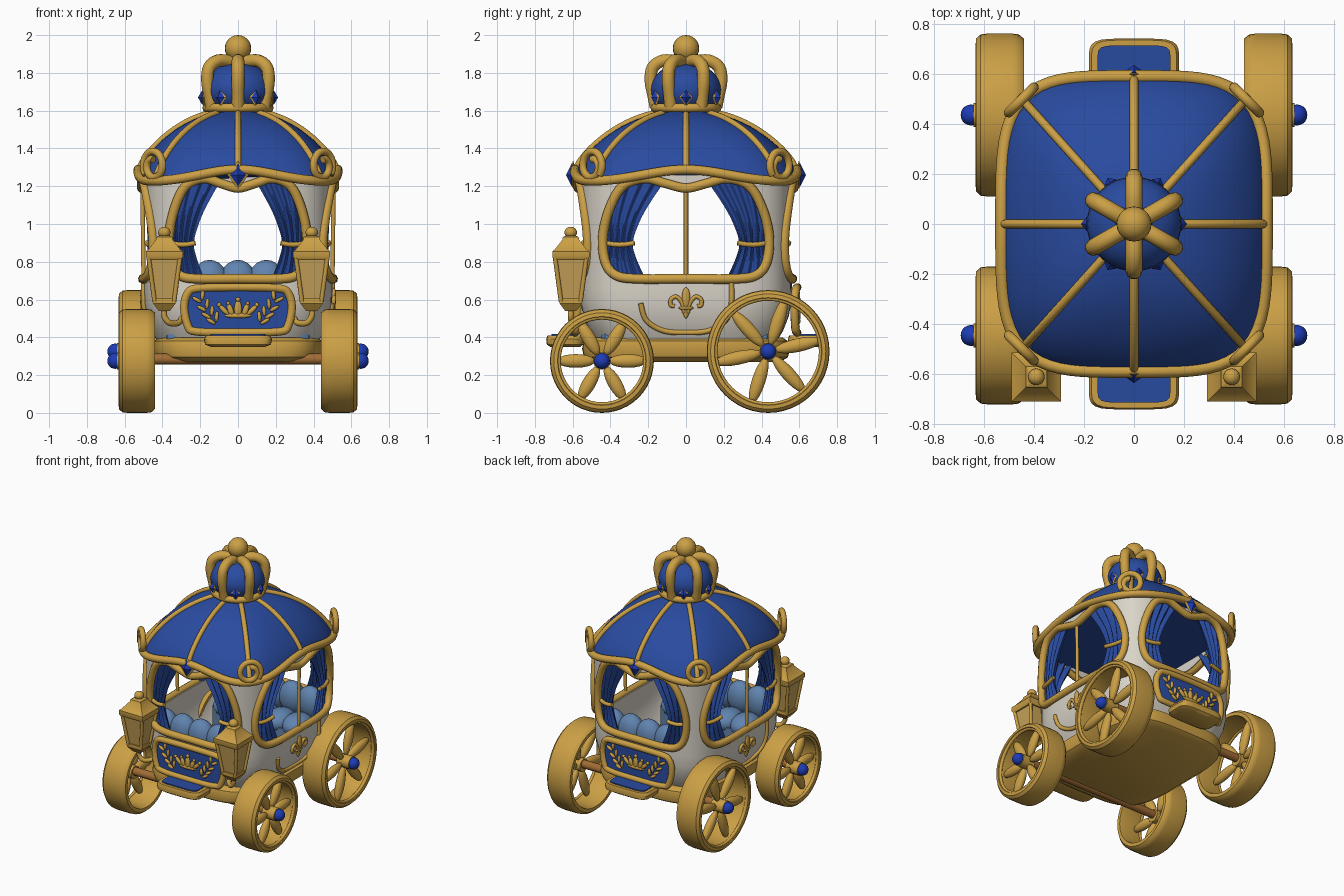
import bpy, bmesh
from math import sin, cos, pi, radians, copysign
from mathutils import Vector, Matrix

old = bpy.data.objects.get("Cube")
if old:
    bpy.data.objects.remove(old, do_unlink=True)


def material(name, rgb):
    m = bpy.data.materials.new(name)
    m.use_nodes = True
    m.diffuse_color = (*rgb, 1)
    m.node_tree.nodes["Principled BSDF"].inputs["Base Color"].default_value = (*rgb, 1)
    return m


GOLD = material("gold", (.60, .35, .06))
BLUE = material("royal blue", (.022, .07, .35))
GEM = material("gem blue", (.012, .045, .46))
CUSHION = material("cushion blue", (.12, .23, .43))
IVORY = material("ivory", (.70, .66, .58))
WOOD = material("wood", (.36, .15, .035))
GLASS = material("amber glass", (.58, .37, .10))


# ---------- helpers ----------
def add(name, mesh, mat, smooth=35):
    mesh.materials.clear()
    mesh.materials.append(mat)
    mesh.polygons.foreach_set("use_smooth", [True] * len(mesh.polygons))
    mesh.set_sharp_from_angle(angle=radians(smooth))
    ob = bpy.data.objects.new(name, mesh)
    bpy.context.collection.objects.link(ob)
    return ob


def baked(ob):
    dg = bpy.context.evaluated_depsgraph_get()
    return bpy.data.meshes.new_from_object(ob.evaluated_get(dg))


def from_bm(name, bm, mat, smooth=35):
    mesh = bpy.data.meshes.new(name)
    bm.to_mesh(mesh)
    bm.free()
    return add(name, mesh, mat, smooth)


def loft(name, rings, mat, closed=True, cap=True, wrap=False, smooth=35):
    """Skin a list of equal-length rings."""
    bm = bmesh.new()
    rows = [[bm.verts.new(p) for p in r] for r in rings]
    n = len(rows[0])
    for a, b in list(zip(rows, rows[1:])) + ([(rows[-1], rows[0])] if wrap else []):
        for i in range(n if closed else n - 1):
            j = (i + 1) % n
            bm.faces.new((a[i], a[j], b[j], b[i]))
    if cap and closed:
        bm.faces.new(rows[0])
        bm.faces.new(rows[-1])
    bmesh.ops.recalc_face_normals(bm, faces=bm.faces)
    return from_bm(name, bm, mat, smooth)


def tubes(name, paths, r, mat=GOLD, closed=False):
    """Round bars along paths; path points may carry a radius factor."""
    cu = bpy.data.curves.new(name, 'CURVE')
    cu.dimensions, cu.bevel_depth, cu.bevel_resolution, cu.use_fill_caps = '3D', r, 3, True
    for path in paths:
        sp = cu.splines.new('POLY')
        sp.points.add(len(path) - 1)
        for p, q in zip(sp.points, path):
            p.co = (*q, 1)
        sp.use_cyclic_u = closed
    ob = bpy.data.objects.new(name + "_path", cu)
    bpy.context.collection.objects.link(ob)
    mesh = baked(ob)
    bpy.data.objects.remove(ob)
    return add(name, mesh, mat, 50)


def place(loc, scale, rot=Matrix()):
    return Matrix.Translation(loc) @ rot @ Matrix.Diagonal((*scale, 1))


def blobs(name, mats, mat, seg=20, rings=12, smooth=60):
    bm = bmesh.new()
    for m in mats:
        bmesh.ops.create_uvsphere(bm, u_segments=seg, v_segments=rings, radius=1, matrix=m)
    return from_bm(name, bm, mat, smooth)


def curve(pts, steps=6, closed=False):
    """Smooth curve through points."""
    pts, n, out = [Vector(p) for p in pts], len(pts), []
    at = lambda i: pts[i % n] if closed else pts[max(0, min(n - 1, i))]
    for i in range(n if closed else n - 1):
        p, q, r, s = (at(i + k) for k in (-1, 0, 1, 2))
        for k in range(steps):
            t = k / steps
            out.append(.5 * (2 * q + (r - p) * t + (2 * p - 5 * q + 4 * r - s) * t * t
                             + (3 * q - p - 3 * r + s) * t ** 3))
    return out if closed else out + [pts[-1]]


def squircle(a, b, z, n=4, seg=96, cx=0, cy=0):
    ring = []
    for i in range(seg):
        t = 2 * pi * i / seg
        r = (abs(cos(t)) ** n + abs(sin(t)) ** n) ** (-1 / n)
        ring.append(Vector((cx + a * r * cos(t), cy + b * r * sin(t), z)))
    return ring


def size(z):
    k = 1 - 2.4 * max(0, .62 - z) ** 2 + .03 * max(0, z - .8)
    return .5 * k, .56 * k


def turn(side):
    return Matrix.Rotation(side * pi / 2, 4, 'Z')


def wall(side, u, z, out=0., zref=None):
    """Point on the body wall: side 0 front, 1 left, 2 back, 3 right."""
    a, b = size(zref or z)
    if side % 2:
        a, b = b, a
    d = b * max(0, 1 - abs(u / a) ** 4) ** .25 + out
    return turn(side) @ Vector((u, -d, z))


def mirrored(half):
    """Close an outline given its +u half, first and last point on the axis."""
    return half + [(-u, z) for u, z in half[-2:0:-1]]


# ---------- body shell with four windows ----------
arch = curve(mirrored([(0, 1.19), (.25, 1.215), (.5, 1.24), (.76, 1.2), (.92, 1.08), (1, .93),
                       (.97, .8), (.85, .73), (.6, .71), (0, .71)]), 5, True)
width = [.365, .44, .365, .44]
shell = loft("body_shell", [squircle(*size(z), z) for z in [.36 + .075 * i for i in range(13)]],
             IVORY, cap=False)
sol = shell.modifiers.new("thickness", 'SOLIDIFY')
sol.thickness, sol.offset = .03, -1
cutters = []
for s in (0, 1):
    c = loft("window_cutter", [[turn(s) @ Vector((p.x * width[s], y, p.y)) for p in arch]
                               for y in (-1, 1)], IVORY)
    c.hide_render = True
    cutters.append(c)
    cut = shell.modifiers.new("window", 'BOOLEAN')
    cut.operation, cut.solver, cut.object = 'DIFFERENCE', 'EXACT', c
mesh = baked(shell)
for ob in cutters + [shell]:
    bpy.data.objects.remove(ob)
add("body", mesh, IVORY)
tubes("window_frames", [[wall(s, p.x * width[s], p.y, .003) for p in arch] for s in range(4)],
      .026, closed=True)

# ---------- curtains and ties ----------
drape = curve([(1.25, .22, .95), (1.1, .45, .97), (1, .57, .97), (.9, .64, .95),
               (.82, .6, .98), (.72, .5, 1)], 5)
for s in range(4):
    ties = []
    for m in (-1, 1):
        rows = []
        for z, i, o in drape:
            rows.append([wall(s, m * width[s] * (i + (o - i) * f / 40), z,
                              -.03 + .015 * cos(2 * pi * 4.5 * f / 40)) for f in range(41)])
        loft("curtain", rows, BLUE, closed=False, smooth=70)
        ties.append([wall(s, m * width[s] * (.62 + .36 * f / 8), .9 - .01 * sin(pi * f / 8), -.012)
                     for f in range(9)])
    tubes("curtain_ties", ties, .014)

# ---------- door trim, centre post and lily on both flanks ----------
door = curve(mirrored([(0, .425), (.12, .435), (.21, .49), (.24, .58), (.24, .7)])[5:]
             + [(0, .425), (.12, .435), (.21, .49), (.24, .58), (.24, .7)])
for s in (1, 3):
    tubes("door_trim", [[wall(s, p.x, p.y, .005) for p in door]], .014)
    tubes("door_post", [[wall(s, 0, .71), wall(s, 0, 1.2)]], .012)
    curl = curve([(.01, .53), (.02, .58), (.05, .615), (.08, .6), (.08, .57), (.06, .565)])
    tubes("lily_curls", [[wall(s, m * p.x, p.y, .008) for p in curl] for m in (-1, 1)], .011)
    blobs("lily_centre", [place(wall(s, 0, z, .008), sc, turn(s)) for z, sc in
                          ((.61, (.022, .012, .055)), (.555, (.04, .014, .01)),
                           (.53, (.014, .012, .03)))], GOLD)

# ---------- roof ----------
def roof(t, s, out=0.):
    n = 2 + 2 * s
    r = (abs(cos(t)) ** n + abs(sin(t)) ** n) ** (-1 / n) * s
    z = 1.25 + .35 * max(0, 1 - s ** 2.2) ** .75 + .03 * s ** 6 * cos(4 * t)
    return Vector(((.52 + out) * r * cos(t), (.58 + out) * r * sin(t), z + out))


around = [2 * pi * i / 96 for i in range(96)]
loft("roof", [[roof(t, sin(pi / 2 * k / 20)) for t in around] for k in range(20, 0, -1)], BLUE, smooth=60)
bpy.data.objects["roof"].data.flip_normals() if bpy.data.objects["roof"].data.polygons[-1].normal.z < 0 else None
tubes("eave_trim", [[roof(t, 1, .008) for t in around]], .026, closed=True)
tubes("roof_ribs", [[roof(k * pi / 4, sin(radians(a)), .004) for a in range(16, 91, 4)]
                    for k in range(8)], .017)
scrolls = []
for x in (-1, 1):
    for y in (-1, 1):
        c, side = Vector((x * .45, y * .495, 1.31)), Vector((x, -y, 0)).normalized()
        for a in range(-40, 460, 15):
            if a == -40:
                scrolls.append([])
            r = .075 - .045 * max(0, a - 200) / 260
            scrolls[-1].append(c + side * r * .95 * cos(radians(a)) + Vector((0, 0, r * sin(radians(a)))))
tubes("corner_scrolls", scrolls, .02)
for y in (-1, 1):
    blobs("eave_gem", [place((0, y * .605, 1.26), (.042, .03, .06))], GEM, 4, 2, 1)
    blobs("eave_gem_mount", [place((0, y * .598, 1.26), (.056, .022, .076))], GOLD, 4, 2, 1)

# ---------- crown on the roof ----------
blobs("crown_bulb", [place((0, 0, 1.71), (.188, .188, .145))], BLUE, 32, 16)
tubes("crown_base", [squircle(.165, .165, 1.615, 2, 40)], .024, closed=True)
rib = curve([(.16, 1.62), (.172, 1.68), (.187, 1.76), (.175, 1.83), (.12, 1.865), (.05, 1.86), (0, 1.85)], 4)
tubes("crown_ribs", [[(p.x * cos(a), p.x * sin(a), p.y) for p in rib]
                     for a in [radians(30 + 60 * k) for k in range(6)]], .034)
blobs("crown_ball", [place((0, 0, 1.93), (.07,) * 3)], GOLD)
for name, r, mat, sc in (("crown_gems", .19, GEM, (.022, .028, .038)),
                         ("crown_gem_mounts", .182, GOLD, (.02, .036, .048))):
    blobs(name, [place((r * cos(a), r * sin(a), 1.67), sc, Matrix.Rotation(a, 4, 'Z'))
                 for a in [k * pi / 3 for k in range(6)]], mat, 4, 2, 1)

# ---------- platform, steps, plaques ----------
loft("platform", [squircle(a, b, z) for a, b, z in
                  ((.40, .5, .27), (.44, .54, .295), (.455, .55, .34), (.45, .54, .38), (.42, .51, .4))], GOLD)
plate = mirrored([(0, .665), (.21, .66), (.265, .635), (.285, .56), (.265, .46), (.22, .43), (0, .425)])
plate = curve(plate, 4, True)
for s in (0, 2):
    tubes("plaque_frame", [[wall(s, p.x, p.y, .03, .6) for p in plate]], .022, closed=True)
    loft("plaque", [[wall(s, p.x * k, .545 + (p.y - .545) * k, .03, .6) for p in plate]
                    for k in (1, .8, .6, .4, .2, .02)], BLUE)
    y = 1 if s else -1
    loft("step", [squircle(.18 * k, .1 * k, z, 5, 48, 0, y * .64) for k, z in
                  ((.8, .35), (.97, .362), (1, .39), (.94, .41))], GOLD)
    loft("step_pad", [squircle(.145, .068, z, 6, 48, 0, y * .645) for z in (.405, .417)], BLUE)
    # raised crown and laurel emblem
    marks = [(0, .515, .075, .014, 0)]
    for m in (-1, 1):
        marks += [(m * .04, .545, .016, .035, m * 20), (m * .075, .545, .014, .038, m * 45),
                  (m * .1, .572, .012, .012, 0), (m * .052, .58, .01, .01, 0)]
        for k in range(4):
            u, z = m * (.125 + .025 * k), .49 + .026 * k + .004 * k * k
            marks += [(u + m * .018, z - .005, .011, .028, m * 60), (u - m * .012, z + .02, .011, .028, -m * 5)]
    marks += [(0, .55, .022, .045, 0), (0, .6, .013, .013, 0)]
    blobs("emblem", [place(wall(s, u, z, .036, .6), (a, .012, b),
                           turn(s) @ Matrix.Rotation(radians(t), 4, 'Y')) for u, z, a, b, t in marks], GOLD, 10, 8)

# ---------- benches ----------
for y in (-1, 1):
    xs = (-.3, -.15, 0, .15, .3)
    blobs("back_cushions", [place((x, y * .43, .69), (.1, .075, .12)) for x in xs], CUSHION)
    blobs("seat_cushions", [place((x * .95, y * .3, .57), (.1, .12, .08)) for x in xs], CUSHION)
    loft("bench", [squircle(.38, .13, z, 8, 48, 0, y * .33) for z in (.39, .56)], CUSHION)

# ---------- lanterns ----------
def square(x, y, z, h):
    return [Vector((x + i * h, y + j * h, z)) for i, j in ((-1, -1), (1, -1), (1, 1), (-1, 1))]


for x in (-.39, .39):
    y = -.61
    lev = lambda pairs: [square(x, y, z, h) for z, h in pairs]
    loft("lantern_glass", lev(((.6, .05), (.82, .08))), GLASS)
    loft("lantern_foot", lev(((.54, .03), (.56, .045), (.58, .06), (.605, .06))), GOLD)
    loft("lantern_cap", lev(((.81, .088), (.825, .098), (.855, .098), (.865, .085),
                             (.915, .045), (.93, .042), (.94, .025))), GOLD)
    tubes("lantern_bars", list(zip(square(x, y, .59, .052), square(x, y, .82, .083))), .012)
    blobs("lantern_finial", [place((x, y, .955), (.033, .033, .03))], GOLD)
    m = copysign(1, x)
    tubes("lantern_bracket", [curve([(x, y, .55), (x, y, .51), (x - m * .03, y + .01, .475),
                                     (x - m * .08, y + .06, .48), (x - m * .1, y + .12, .52)])], .016)

# ---------- wheels and axles ----------
for end, y, R, spin in (("front", -.445, .275, 0), ("rear", .435, .325, 12)):
    tubes(end + "_axle", [[(-.58, y, R + .01), (.58, y, R + .01)]], .03, WOOD)
    for m in (-1, 1):
        ring = lambda x, r: [Vector((m * x, y + r * cos(t), R + r * sin(t))) for t in around[::2]]
        rim = ((.44, .02), (.46, .003), (.485, 0), (.585, 0), (.612, .003), (.63, .02), (.632, .04),
               (.615, .048), (.6, .05), (.47, .05), (.44, .045))
        loft(end + "_wheel_rim", [ring(x, R - d) for x, d in rim], GOLD, cap=False, wrap=True)
        tubes(end + "_wheel_bead", [ring(.615, R - .045)], .012, closed=True)
        spokes = []
        for k in range(6):
            a = radians(spin + 60 * k)
            r = (R + .0) / 2
            spokes.append(place((m * .575, y + r * cos(a), R + r * sin(a)),
                                (.03, (R - .07) / 2, .036), Matrix.Rotation(a, 4, 'X')))
        blobs(end + "_wheel_spokes", spokes, GOLD, 16, 10)
        tubes(end + "_wheel_hub", [[(m * .54, y, R), (m * .64, y, R)]], .048)
        blobs(end + "_hub_cap", [place((m * .65, y, R), (.042, .042, .042))], GEM)
